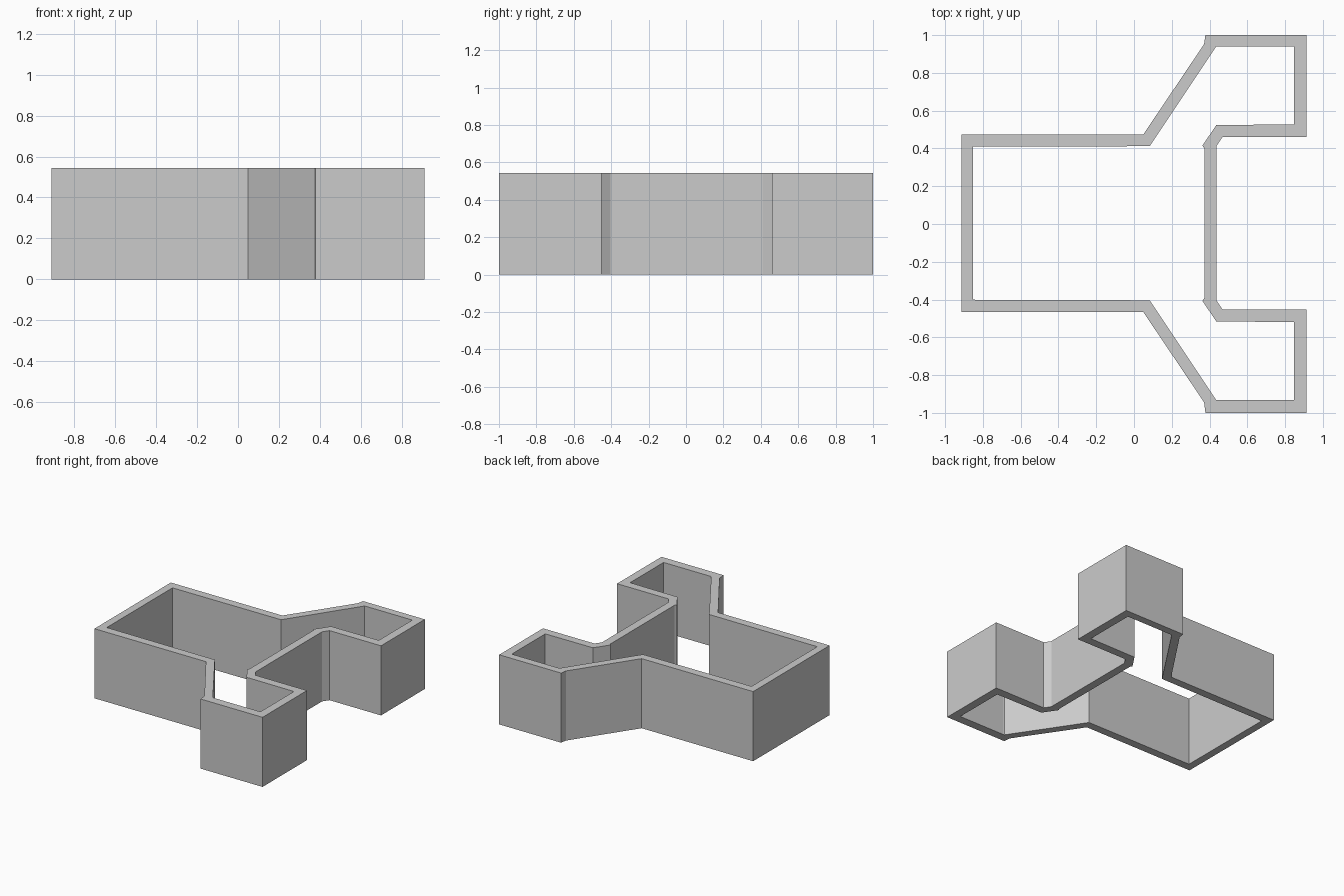
import bpy
import bmesh

cube = bpy.data.objects.get("Cube")
if cube:
    bpy.data.objects.remove(cube, do_unlink=True)

HEIGHT = 0.543
SKEW = 0.008  # the two wings differ by a sliver

# Half plan of the wall ring: matching outer and inner corners
OUTER = [(-0.912, 0.475), (0.05, 0.475), (0.371, 0.952), (0.378, 1), (0.912, 1),
         (0.912, 0.46), (0.468, 0.46), (0.436, 0.412), (0.436, 0.4)]
INNER = [(-0.852, 0.409), (0.083, 0.412), (0.434, 0.938), (0.44, 0.94), (0.846, 0.94),
         (0.846, 0.527), (0.436, 0.524), (0.362, 0.415), (0.372, 0.4)]


def full_loop(half):
    """Mirror a half plan into a closed loop."""
    other = [(x, -y if y == 1 else SKEW - y) for x, y in reversed(half)]
    return half + other


def ring_wall(name, outer, inner, height, material):
    """Raise a hollow wall between two matching loops."""
    bm = bmesh.new()
    rings = [[bm.verts.new((x, y, z)) for x, y in loop]
             for loop, z in ((outer, 0), (outer, height), (inner, height), (inner, 0))]
    count = len(outer)
    for r in range(4):
        a, b = rings[r], rings[(r + 1) % 4]
        for i in range(count):
            j = (i + 1) % count
            bm.faces.new((a[i], a[j], b[j], b[i]))
    bmesh.ops.recalc_face_normals(bm, faces=bm.faces)
    mesh = bpy.data.meshes.new(name)
    bm.to_mesh(mesh)
    bm.free()
    mesh.materials.append(material)
    obj = bpy.data.objects.new(name, mesh)
    bpy.context.collection.objects.link(obj)
    return obj


# Plain grey for the whole wall
grey = bpy.data.materials.new("light_grey")
grey.use_nodes = True
colour = (0.6, 0.6, 0.6, 1)
grey.diffuse_color = colour
grey.node_tree.nodes["Principled BSDF"].inputs["Base Color"].default_value = colour

ring_wall("outline_wall", full_loop(OUTER), full_loop(INNER), HEIGHT, grey)
